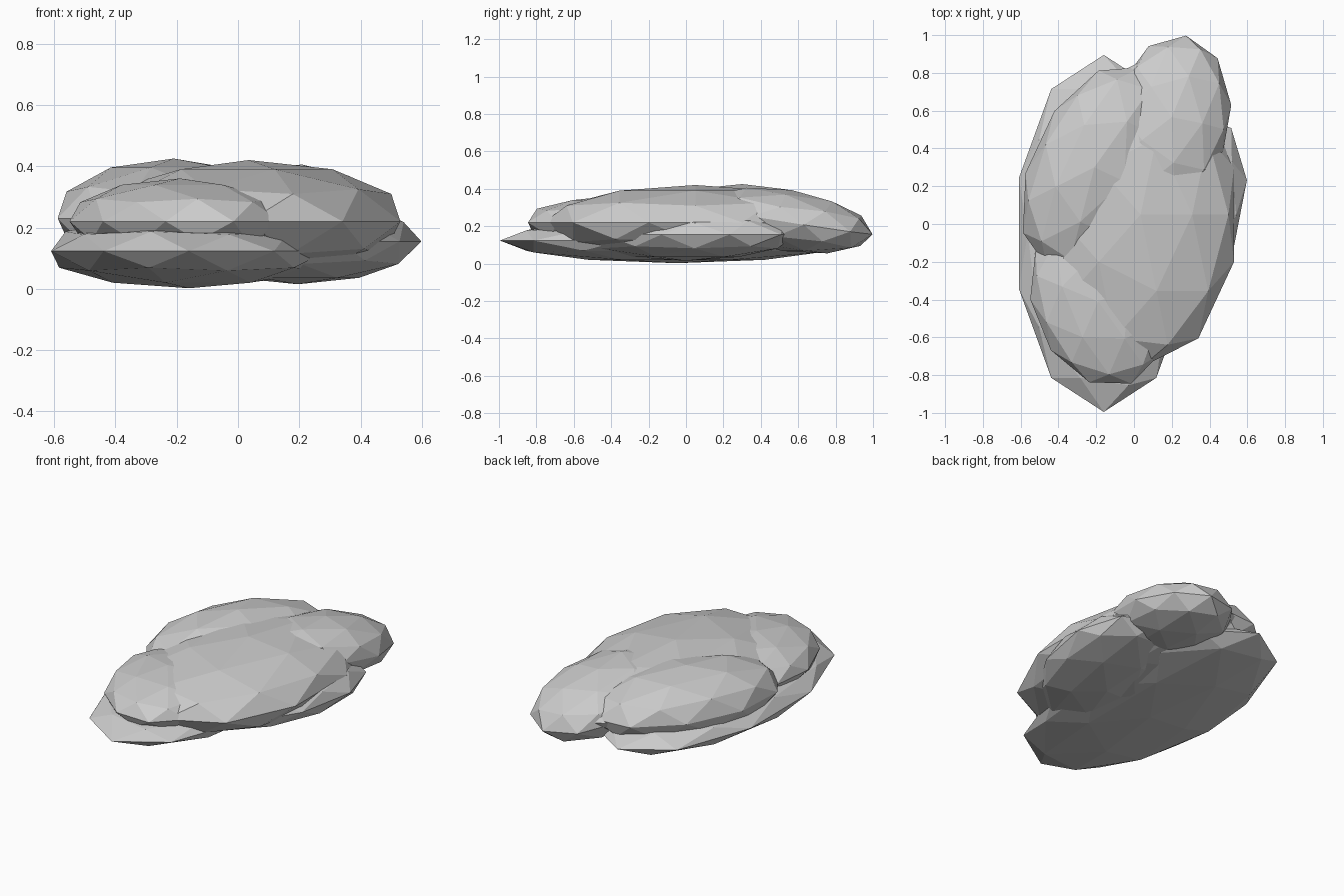
import bpy
from math import radians

if "Cube" in bpy.data.objects:
    bpy.data.objects.remove(bpy.data.objects["Cube"])


def stone(name, centre, radii, turn=0, tilt=0):
    """Low-poly flattened boulder, turned about z and tilted about x (degrees)."""
    bpy.ops.mesh.primitive_ico_sphere_add(
        subdivisions=2, radius=1, location=centre,
        rotation=(radians(tilt), 0, radians(turn)))
    ob = bpy.context.object
    ob.name = name
    ob.scale = radii
    bpy.ops.object.shade_flat()
    return ob


# lower slabs resting on the ground
stone("base_slab", (-0.16, -0.05, 0.123), (0.473, 0.945, 0.121))
stone("right_slab", (0.195, 0.0, 0.155), (0.62, 0.357, 0.14), turn=68.4)

# large central boulder
stone("centre_boulder", (0.035, 0.05, 0.22), (0.52, 0.81, 0.2))

# smaller boulders around it
stone("back_left_boulder", (-0.21, 0.30, 0.23), (0.334, 0.585, 0.195), turn=-25)
stone("back_right_boulder", (0.195, 0.54, 0.23), (0.315, 0.47, 0.165), turn=-10, tilt=-9)
stone("front_left_boulder", (-0.19, -0.41, 0.22), (0.346, 0.469, 0.14), turn=22)
